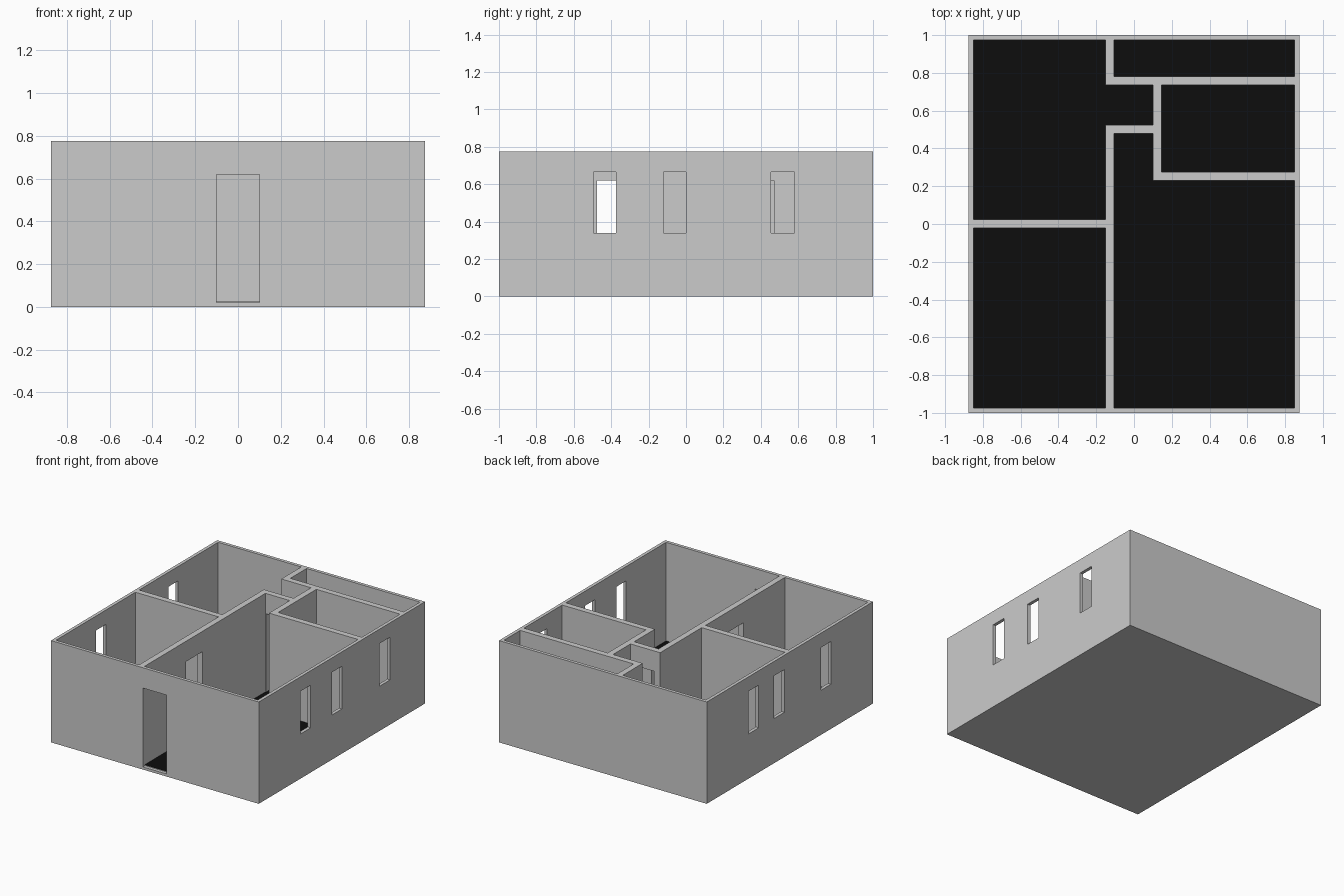
import bpy, bmesh
from mathutils import Matrix, Vector

if "Cube" in bpy.data.objects:
    bpy.data.objects.remove(bpy.data.objects["Cube"])

TOP, FLOOR, HEAD = 0.775, 0.025, 0.62


def boxes(name, specs):
    """One object made of boxes given as (x0, x1, y0, y1, z0, z1)."""
    bm = bmesh.new()
    for x0, x1, y0, y1, z0, z1 in specs:
        mid = Vector((x0 + x1, y0 + y1, z0 + z1)) / 2
        size = Matrix.Diagonal((x1 - x0, y1 - y0, z1 - z0, 1))
        bmesh.ops.create_cube(bm, size=1, matrix=Matrix.Translation(mid) @ size)
    me = bpy.data.meshes.new(name)
    bm.to_mesh(me)
    bm.free()
    ob = bpy.data.objects.new(name, me)
    bpy.context.collection.objects.link(ob)
    return ob


# Solid block that the rooms are carved from
house = boxes("house_shell", [(-0.875, 0.875, -1, 1, 0, TOP)])

# Room footprints, two of them L-shaped from overlapping boxes
plans = [
    (-0.85, -0.15, -0.975, -0.02),   # front left room
    (-0.85, -0.15, 0.025, 0.975),    # back left room
    (-0.3, 0.1, 0.525, 0.735),       # alcove of back left room
    (-0.105, 0.85, -0.975, 0.23),    # main room
    (-0.105, 0.1, 0.0, 0.48),        # corridor of main room
    (0.145, 0.85, 0.275, 0.735),     # right room
    (-0.105, 0.85, 0.78, 0.975),     # back right room
]
rooms = boxes("room_cutter", [(*p, FLOOR, TOP + 0.1) for p in plans])

# Doorways and windows
openings = [
    (-0.1, 0.1, -1.05, -0.95, 0.02, HEAD),          # front door
    (-0.18, -0.08, -0.475, -0.275, FLOOR, HEAD),    # front left room door
    (0.08, 0.17, 0.275, 0.47, FLOOR, HEAD),         # right room door
    (-0.1, 0.1, 0.46, 0.55, FLOOR, HEAD),           # corridor door
    (-0.1, 0.1, 0.71, 0.8, FLOOR, HEAD),            # back right room door
]
for y0, y1 in ((-0.495, -0.375), (-0.12, 0.0), (0.455, 0.58)):
    openings.append((0.83, 0.9, y0, y1, 0.34, 0.665))
for y0, y1 in ((-0.495, -0.375), (0.067, 0.19), (0.375, 0.495)):
    openings.append((-0.9, -0.83, y0, y1, 0.34, 0.665))
# Front door cutter must not dip into the room floor
openings[0] = (-0.1, 0.1, -1.05, -0.975, 0.02, HEAD)
holes = boxes("opening_cutter", openings)

# Carve, then drop the cutters
for cutter in (rooms, holes):
    mod = house.modifiers.new(cutter.name, 'BOOLEAN')
    mod.object, mod.operation = cutter, 'DIFFERENCE'
    mod.solver, mod.use_self = 'EXACT', True
    cutter.hide_render = True
bpy.context.view_layer.update()
dg = bpy.context.evaluated_depsgraph_get()
house.data = bpy.data.meshes.new_from_object(house.evaluated_get(dg))
house.modifiers.clear()
for cutter in (rooms, holes):
    bpy.data.objects.remove(cutter)

# Grey walls, black floor
house.data.materials.clear()
for name, v in (("wall_grey", 0.8), ("floor_black", 0.004)):
    mat = bpy.data.materials.new(name)
    mat.diffuse_color = (v, v, v, 1)
    mat.use_nodes = True
    mat.node_tree.nodes["Principled BSDF"].inputs["Base Color"].default_value = mat.diffuse_color
    house.data.materials.append(mat)
for f in house.data.polygons:
    f.material_index = int(f.normal.z > 0.9 and abs(f.center.z - FLOOR) < 0.003)
